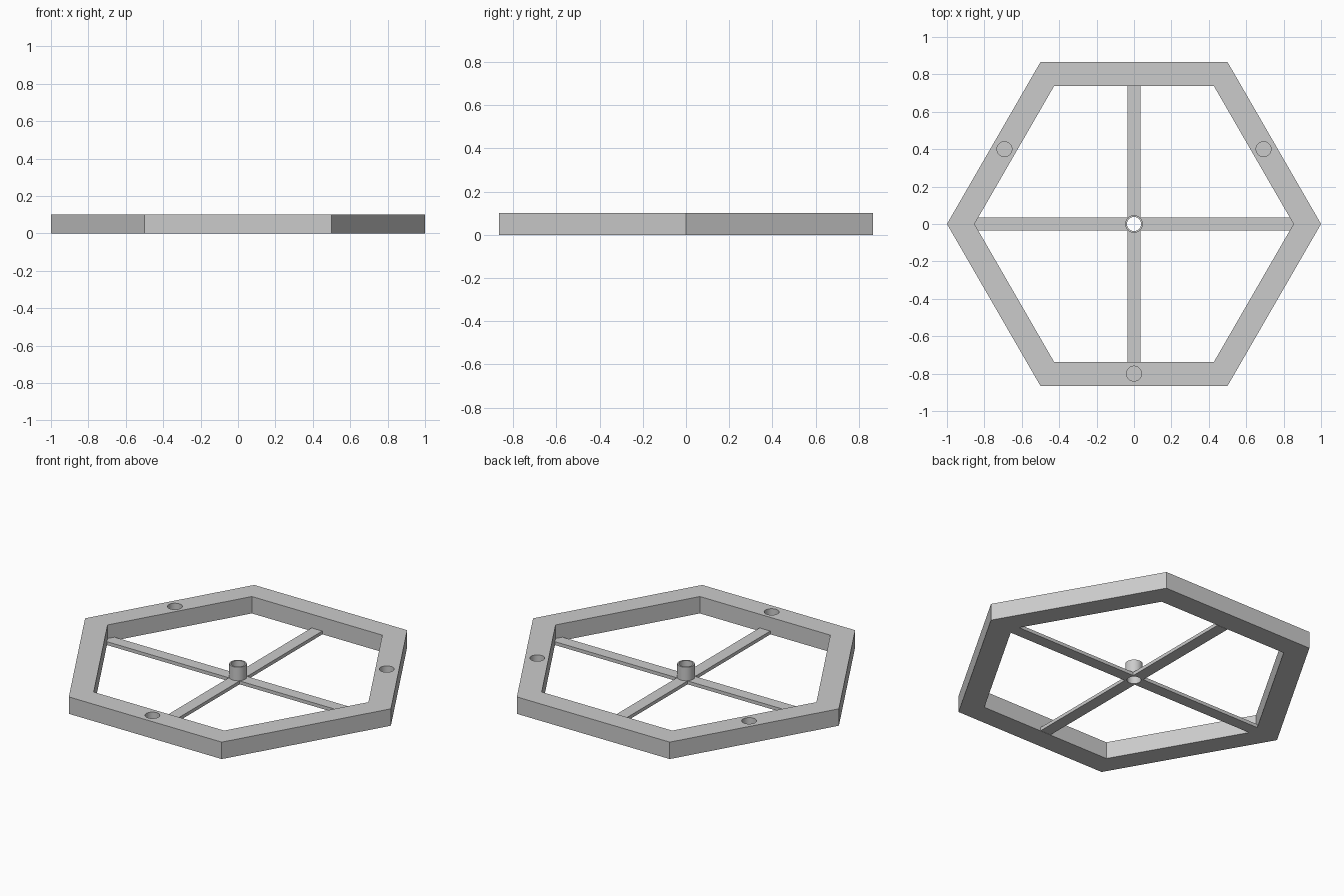
import bpy, bmesh
from math import cos, sin, pi, radians

old = bpy.data.objects.get("Cube")
if old:
    bpy.data.objects.remove(old, do_unlink=True)

HEIGHT = 0.1
SPOKE_T = 0.02
HOLE_R = 0.04

grey = bpy.data.materials.new("plain grey")
grey.use_nodes = True
grey.diffuse_color = (0.6, 0.6, 0.6, 1)
grey.node_tree.nodes["Principled BSDF"].inputs["Base Color"].default_value = (0.6, 0.6, 0.6, 1)


def finish(name, bm):
    bmesh.ops.recalc_face_normals(bm, faces=bm.faces)
    mesh = bpy.data.meshes.new(name)
    bm.to_mesh(mesh)
    bm.free()
    mesh.materials.append(grey)
    obj = bpy.data.objects.new(name, mesh)
    bpy.context.collection.objects.link(obj)
    return obj


def select(obj):
    bpy.ops.object.select_all(action='DESELECT')
    obj.select_set(True)
    bpy.context.view_layer.objects.active = obj


def tube(name, outer, inner, z0, z1, sides):
    """Ring with a rectangular section and the given number of sides."""
    bm = bmesh.new()
    section = [(outer, z0), (outer, z1), (inner, z1), (inner, z0)]
    rings = [[bm.verts.new((r * cos(2 * pi * i / sides), r * sin(2 * pi * i / sides), z))
              for r, z in section] for i in range(sides)]
    for a, b in zip(rings, rings[1:] + rings[:1]):
        for k in range(4):
            n = (k + 1) % 4
            bm.faces.new((a[k], b[k], b[n], a[n]))
    return finish(name, bm)


def drill(obj, x, y, z0, z1, radius):
    """Cut a round hole into the object and remove the cutter."""
    bm = bmesh.new()
    bmesh.ops.create_cone(bm, cap_ends=True, segments=32, radius1=radius,
                          radius2=radius, depth=z1 - z0)
    bmesh.ops.translate(bm, verts=bm.verts, vec=(x, y, (z0 + z1) / 2))
    cutter = finish("hole_cutter", bm)
    cutter.hide_render = True
    mod = obj.modifiers.new("hole", 'BOOLEAN')
    mod.operation = 'DIFFERENCE'
    mod.solver = 'EXACT'
    mod.object = cutter
    select(obj)
    bpy.ops.object.modifier_apply(modifier=mod.name)
    bpy.data.objects.remove(cutter, do_unlink=True)


# Hexagonal rim with three blind holes
rim = tube("hexagonal_rim", 1.0, 0.853, 0, HEIGHT, 6)
for deg in (30, 150, 270):
    a = radians(deg)
    drill(rim, 0.8 * cos(a), 0.8 * sin(a), SPOKE_T, HEIGHT + 0.05, HOLE_R)

# Thin cross of four spokes
w = 0.035
bm = bmesh.new()
outline = []
for q, length in enumerate((0.853, 0.737) * 2):
    c, s = round(cos(q * pi / 2)), round(sin(q * pi / 2))
    for x, y in ((length, -w), (length, w), (w, w)):
        outline.append(bm.verts.new((x * c - y * s, x * s + y * c, 0)))
face = bm.faces.new(outline)
top = bmesh.ops.extrude_face_region(bm, geom=[face], use_keep_orig=True)
bmesh.ops.translate(bm, vec=(0, 0, SPOKE_T),
                    verts=[g for g in top["geom"] if isinstance(g, bmesh.types.BMVert)])
spokes = finish("cross_spokes", bm)
drill(spokes, 0, 0, -0.05, SPOKE_T + 0.05, 0.038)

# Open hub tube
hub = tube("hub_tube", 0.047, 0.038, 0, HEIGHT, 32)

for obj in (rim, spokes, hub):
    select(obj)
    bpy.ops.object.shade_smooth_by_angle(angle=radians(30))
